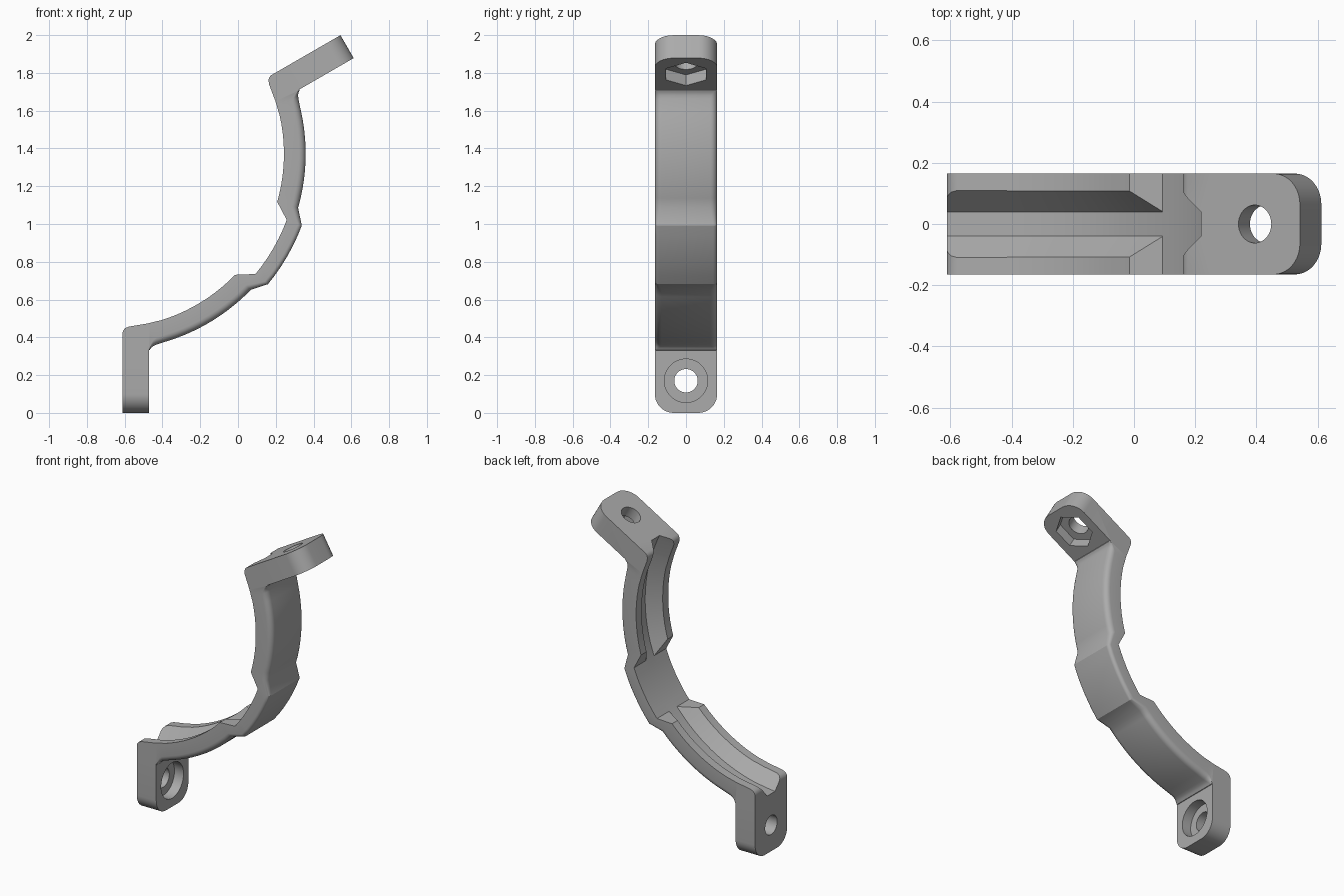
import bpy, bmesh
from math import sin, cos, pi, radians, sqrt

if "Cube" in bpy.data.objects:
    bpy.data.objects.remove(bpy.data.objects["Cube"])

# Bracket layout: two halves mirrored about an axis tilted 30 degrees down
PX, PZ = -0.612, 1.333                         # point where both tab faces meet
SHIFT = 0.077                                  # arc centre sits behind that point
CX, CZ = PX - SHIFT * cos(pi / 6), PZ + SHIFT * sin(pi / 6)
HALF, THICK = 0.165, 0.14                      # half strap width, tab thickness
FLOOR = 1.0                                    # radius of the groove floor
HOLE_Z = 0.17

grey = bpy.data.materials.new("plain grey")
grey.use_nodes = True
colour = (0.41, 0.41, 0.41, 1)
grey.diffuse_color = colour
grey.node_tree.nodes["Principled BSDF"].inputs["Base Color"].default_value = colour


def place(x, y, z, upper):
    """Keep a lower-half point, or reflect it to the upper half."""
    if not upper:
        return (x, y, z)
    dx, dz = x - PX, z - PZ
    c, s = cos(pi / 3), -sin(pi / 3)
    return (PX + dx * c + dz * s, y, PZ + dx * s - dz * c)


def loft(name, rings):
    """Closed solid through a list of matching rings."""
    bm = bmesh.new()
    rows = [[bm.verts.new(p) for p in ring] for ring in rings]
    n = len(rows[0])
    for a, b in zip(rows, rows[1:]):
        for i in range(n):
            j = (i + 1) % n
            bm.faces.new((a[i], a[j], b[j], b[i]))
    bm.faces.new(rows[0])
    bm.faces.new(rows[-1])
    bmesh.ops.recalc_face_normals(bm, faces=bm.faces)
    mesh = bpy.data.meshes.new(name)
    bm.to_mesh(mesh)
    bm.free()
    mesh.materials.append(grey)
    obj = bpy.data.objects.new(name, mesh)
    bpy.context.collection.objects.link(obj)
    return obj


def prism(name, outline, x0, x1, upper):
    return loft(name, [[place(x, y, z, upper) for y, z in outline] for x in (x0, x1)])


def disc(radius, sides):
    return [(radius * sin(2 * pi * i / sides), HOLE_Z + radius * cos(2 * pi * i / sides))
            for i in range(sides)]


def section(ri, ro, f):
    """Cross-section (y, radius): V groove inside, rounded edges outside."""
    groove = 0.041 + 0.069 * min(1, (FLOOR - ri) / 0.08)
    half = [(0.04, FLOOR), (groove, ri), (HALF, ri)]
    for i in range(6):
        a = pi / 2 * i / 5
        half.append((HALF - f + f * cos(a), ro - f + f * sin(a)))
    return half + [(-y, r) for y, r in reversed(half)]


def flat_ring(offset, ri, ro, f, upper):
    """Ring on a plane parallel to the tab face."""
    dx = PX + offset - CX
    return [place(CX + dx, y, CZ - sqrt(r * r - dx * dx), upper) for y, r in section(ri, ro, f)]


def radial_ring(angle, ri, ro, f, upper):
    a = radians(angle)
    return [place(CX + r * sin(a), y, CZ - r * cos(a), upper) for y, r in section(ri, ro, f)]


def half_strap(upper):
    # rounded corner, tab root and concave fillet
    root = [(0, 0.95, 1.04, 0.002), (0.004, 0.938, 1.04, 0.002), (0.014, 0.927, 1.04, 0.002),
            (0.035, 0.92, 1.04, 0.002), (0.13, 0.92, 1.062, 0.002), (0.144, 0.92, 1.06, 0.01),
            (0.152, 0.92, 1.05, 0.02), (0.163, 0.92, 1.044, 0.03), (0.18, 0.92, 1.04, 0.035)]
    rings = [flat_ring(*s, upper) for s in root]
    # grooved arc
    for i in range(11):
        rings.append(radial_ring(17 + 2.9 * i, 0.922, 1.037, 0.035, upper))
    # step out to the middle band
    for angle in (50.5, 53.5, 56.5):
        rings.append(radial_ring(angle, FLOOR, 1.085, 0.022, upper))
    return rings


def apply_boolean(target, tool, operation):
    mod = target.modifiers.new("cut", 'BOOLEAN')
    mod.operation, mod.solver, mod.object = operation, 'EXACT', tool
    bpy.context.view_layer.objects.active = target
    bpy.ops.object.modifier_apply(modifier=mod.name)
    bpy.data.objects.remove(tool)


# Curved strap
middle = [radial_ring(60, FLOOR, 1.085, 0.022, False)]
strap = loft("clamp_bracket", half_strap(False) + middle + half_strap(True)[::-1])

# Tab outline with rounded free corners
R = 0.1
corner = [(HALF - R + R * sin(pi / 2 * i / 10), R - R * cos(pi / 2 * i / 10)) for i in range(11)]
side = corner + [(HALF, 0.36)]
tab_outline = side + [(-y, z) for y, z in reversed(side)]

# Tabs with bolt holes: round recess below, hexagonal nut recess above
for upper in (False, True):
    tab = prism("tab", tab_outline, PX, PX + THICK, upper)
    apply_boolean(strap, tab, 'UNION')
    bore = prism("bore", disc(0.062, 40), PX - 0.1, PX + 0.3, upper)
    apply_boolean(strap, bore, 'DIFFERENCE')
    recess = disc(0.121, 6) if upper else disc(0.115, 48)
    pocket = prism("pocket", recess, PX + THICK - 0.065, PX + 0.3, upper)
    apply_boolean(strap, pocket, 'DIFFERENCE')

bpy.ops.object.select_all(action='DESELECT')
strap.select_set(True)
bpy.context.view_layer.objects.active = strap
bpy.ops.object.shade_smooth_by_angle(angle=radians(28))
